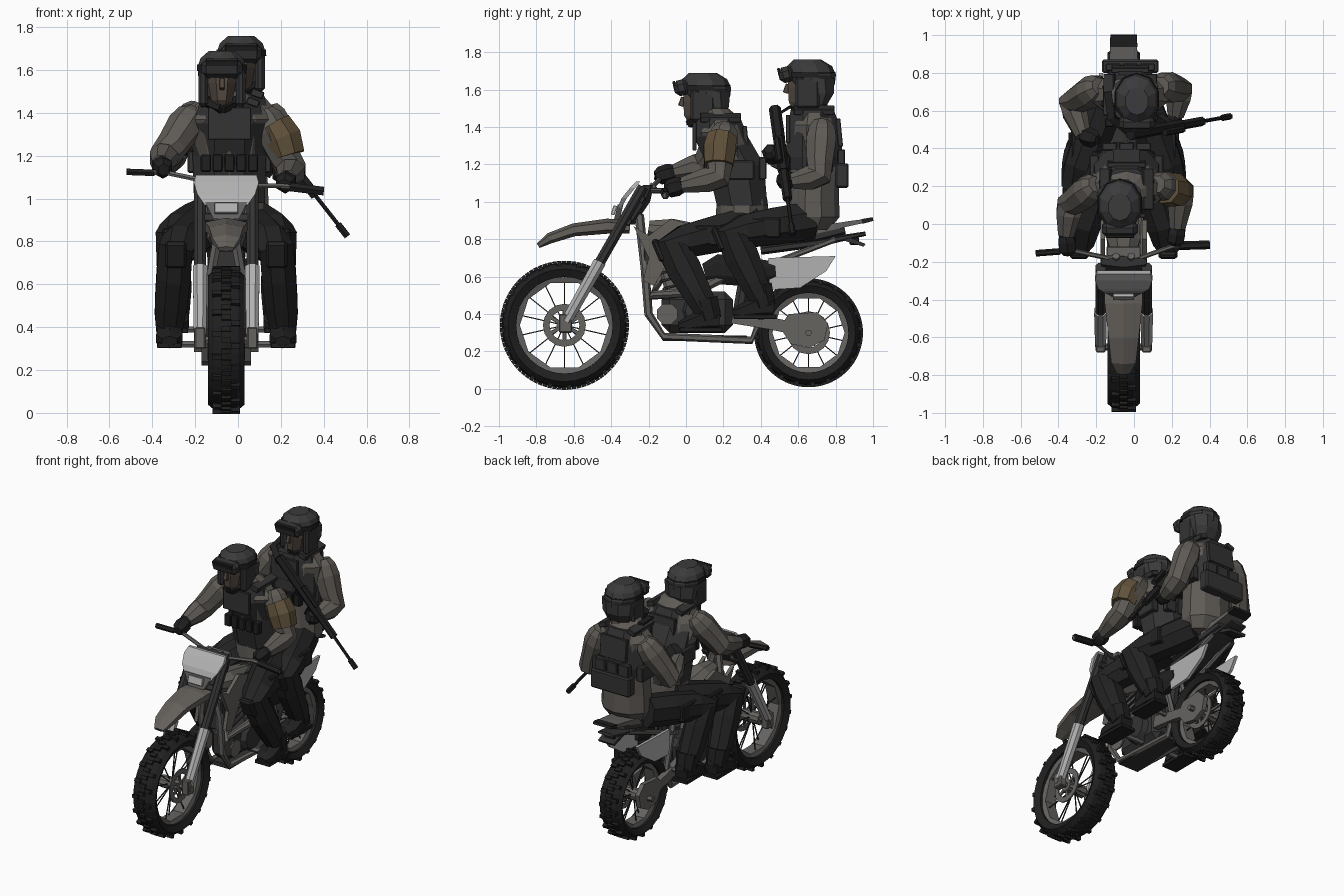
import bpy, bmesh
from math import sin, cos, pi
from mathutils import Vector, Matrix, Euler

default = bpy.data.objects.get("Cube")
if default:
    bpy.data.objects.remove(default)


def colour(name, *rgb):
    m = bpy.data.materials.new(name)
    m.diffuse_color = (*rgb, 1)
    m.use_nodes = True
    m.node_tree.nodes["Principled BSDF"].inputs["Base Color"].default_value = (*rgb, 1)
    return m


rubber = colour("rubber black", .014, .014, .014)
cloth = colour("trouser black", .017, .017, .017)
gear = colour("gear charcoal", .033, .033, .033)
helmet = colour("helmet grey", .043, .043, .045)
shirt = colour("shirt taupe", .112, .102, .09)
tan = colour("tan patch", .115, .083, .043)
skin = colour("skin", .085, .064, .05)
light = colour("light grey", .44, .44, .44)
metal = colour("metal grey", .13, .125, .118)
body = colour("body warm grey", .13, .12, .107)

MID = -.055   # centre plane of the motorcycle
SIDES = (("left", 1), ("right", -1))


def finish(name, bm, mat):
    bmesh.ops.recalc_face_normals(bm, faces=bm.faces)
    mesh = bpy.data.meshes.new(name)
    bm.to_mesh(mesh)
    bm.free()
    mesh.materials.append(mat)
    ob = bpy.data.objects.new(name, mesh)
    bpy.context.scene.collection.objects.link(ob)
    return ob


def loft(name, stations, mat, sides=8, flat=False):
    """Skin through (x, y, z, radius a, radius b); flat keeps every ring level."""
    bm = bmesh.new()
    pts = [Vector(s[:3]) for s in stations]
    span = (pts[-1] - pts[0]).normalized()
    ref = Vector((0, 0, 1)) if abs(span.x) > .8 else Vector((1, 0, 0))
    rings = []
    for i, (p, s) in enumerate(zip(pts, stations)):
        t = (pts[min(i + 1, len(pts) - 1)] - pts[max(i - 1, 0)]).normalized()
        a, t = (Vector((1, 0, 0)), Vector((0, 0, 1))) if flat else (ref, t)
        a = (a - t * a.dot(t)).normalized()
        b = t.cross(a)
        k = 1 / cos(pi / sides)
        angles = [2 * pi * (j + .5) / sides for j in range(sides)]
        rings.append([bm.verts.new(p + a * s[3] * k * cos(w) + b * s[-1] * k * sin(w)) for w in angles])
    for r, q in zip(rings, rings[1:]):
        for j in range(sides):
            bm.faces.new((r[j], r[j - 1], q[j - 1], q[j]))
    bm.faces.new(rings[0])
    bm.faces.new(rings[-1])
    return finish(name, bm, mat)


def rod(name, p, q, r, mat, sides=6, end=None):
    return loft(name, [(*p, r), (*q, end or r)], mat, sides)


def block(name, centre, size, mat, rot=(0, 0, 0), bevel=.12):
    bm = bmesh.new()
    bmesh.ops.create_cube(bm, size=1, matrix=Matrix.Diagonal((*size, 1)))
    bmesh.ops.bevel(bm, geom=bm.edges[:], offset=bevel * min(size), segments=1, affect='EDGES')
    bmesh.ops.transform(bm, verts=bm.verts, matrix=Matrix.Translation(centre) @ Euler(rot).to_matrix().to_4x4())
    return finish(name, bm, mat)


def plate(name, outline, x, thick, mat):
    """Extrude a (y, z) outline sideways around x."""
    bm = bmesh.new()
    face = bm.faces.new([bm.verts.new((x - thick / 2, y, z)) for y, z in outline])
    new = bmesh.ops.extrude_face_region(bm, geom=[face])["geom"]
    bmesh.ops.translate(bm, verts=[v for v in new if isinstance(v, bmesh.types.BMVert)], vec=(thick, 0, 0))
    return finish(name, bm, mat)


def lathe(name, y, z, profile, mat, n):
    """Turn a closed (x, radius) profile around the axle."""
    bm = bmesh.new()
    rings = [[bm.verts.new((MID + x, y + r * cos(2 * pi * i / n), z + r * sin(2 * pi * i / n)))
              for x, r in profile] for i in range(n)]
    for i in range(n):
        for j in range(len(profile)):
            bm.faces.new((rings[i - 1][j - 1], rings[i - 1][j], rings[i][j], rings[i][j - 1]))
    return finish(name, bm, mat)


# Wheels: tyre with knobs, rim, spokes, hub and brake disc
def wheel(prefix, y, z, r, w, inner):
    lathe(prefix + "_tyre", y, z, [(-w * .75, inner), (-w, (r + inner) / 2), (-w * .65, r - .018), (0, r - .01),
                                   (w * .65, r - .018), (w, (r + inner) / 2), (w * .75, inner)], rubber, 32)
    lathe(prefix + "_rim", y, z, [(-.05, inner + .012), (-.04, inner - .02), (.04, inner - .02),
                                  (.05, inner + .012)], metal, 10)
    knobs, spokes = bmesh.new(), bmesh.new()
    centre = Matrix.Translation((MID, y, z))
    for i in range(80):
        turn = Matrix.Rotation(pi * i / 40, 4, 'X')
        across = (w * .5 if i % 4 == 1 else -w * .5) if i % 2 else 0
        bmesh.ops.create_cube(knobs, size=1, matrix=centre @ turn @ Matrix.Translation((across, 0, r - .012))
                              @ Matrix.Diagonal((w * .5, .024, .026, 1)))
    for i in range(14):
        turn = Matrix.Rotation(2 * pi * i / 14, 4, 'X') @ Matrix.Rotation(.1 * (-1) ** i, 4, 'Y')
        bmesh.ops.create_cube(spokes, size=1, matrix=centre @ turn @ Matrix.Translation((0, 0, inner / 2))
                              @ Matrix.Diagonal((.006, .006, inner, 1)))
    finish(prefix + "_knobs", knobs, rubber)
    finish(prefix + "_spokes", spokes, gear)
    rod(prefix + "_hub", (MID - .07, y, z), (MID + .07, y, z), .04, metal, 10)
    rod(prefix + "_axle", (MID - .15, y, z), (MID + .15, y, z), .016, metal)
    lathe(prefix + "_disc", y, z, [(.058, .08), (.058, .115), (.066, .115), (.066, .08)], metal, 16)
    for i in range(3):
        block(prefix + "_disc_arm", (MID + .06, y, z), (.01, .02, .18), metal, (pi * i / 3, 0, 0))


wheel("front_wheel", -.65, .34, .344, .086, .258)
wheel("rear_wheel", .655, .3, .29, .086, .213)

# Fork, front fender, headlight and handlebar
for side, s in SIDES:
    x = MID + s * .122
    rod(side + "_fork_lower", (x, -.64, .36), (x, -.46, .68), .029, light, 8, .034)
    rod(side + "_fork_upper", (x, -.47, .66), (x, -.23, 1.08), .028, gear, 8)
    block(side + "_fork_foot", (x, -.645, .35), (.05, .07, .1), metal)
    rod(side + "_bar_riser", (MID + s * .04, -.21, 1.04), (MID + s * .04, -.17, 1.09), .018, metal)
loft("front_fender", [(MID, -.79, .765, .035, .012), (MID, -.73, .805, .065, .025), (MID, -.6, .85, .08, .03),
                      (MID, -.42, .87, .1, .035), (MID, -.3, .865, .1, .03)], body, 6)
loft("headlight_housing", [(MID, -.32, .88, .075, .04), (MID, -.25, 1, .1, .05),
                           (MID, -.2, 1.09, .12, .025)], gear, 6, True)
loft("headlight_plate", [(MID, -.355, .97, .1, .01), (MID, -.33, 1.02, .135, .014), (MID, -.285, 1.075, .152, .014),
                         (MID, -.255, 1.11, .142, .01)], light, 4, True)
loft("headlight_cowl", [(MID, -.37, .905, .06, .015), (MID, -.35, .985, .1, .015)], metal, 4, True)
block("headlight_lens", (MID, -.385, .955), (.11, .02, .05), light, (-.3, 0, 0))
for i, z in enumerate((.9, 1.02)):
    block("fork_clamp", (MID, -.32 + i * .07, z), (.28, .06, .04), gear, (-.5, 0, 0))
loft("handlebar", [(-.5, -.15, 1.125, .011), (-.33, -.14, 1.12, .011), (-.14, -.18, 1.08, .011),
                   (.03, -.18, 1.06, .011), (.2, -.12, 1.06, .011), (.4, -.11, 1.035, .011)], metal, 6)
block("instrument_mount", (MID, -.15, 1.06), (.18, .06, .03), metal)
rod("right_grip", (-.52, -.155, 1.125), (-.39, -.145, 1.12), .015, rubber)
rod("left_grip", (.24, -.115, 1.055), (.4, -.11, 1.035), .02, rubber)

# Frame, engine and swingarm
for side, s in SIDES:
    x = MID + s * .07
    loft(side + "_frame_tube", [(MID + s * .02, -.25, .93, .022), (x, -.22, .65, .02), (x, -.2, .4, .02),
                                (x, -.12, .28, .018), (x, .35, .26, .018), (x, .4, .38, .018), (x, .3, .75, .018)], metal, 6)
    rod(side + "_subframe", (x, .28, .6), (x, .8, .8), .014, metal)
    loft(side + "_swingarm", [(x + s * .01, .25, .39, .022, .04), (x + s * .02, .45, .35, .02, .032),
                              (x + s * .025, .7, .3, .016, .035)], metal, 4)
    plate(side + "_axle_cover", [(.5, .33), (.55, .4), (.7, .41), (.76, .35), (.74, .26), (.66, .22), (.56, .24)],
          MID + s * .1, .03, metal)
    rod(side + "_footpeg", (x, .1, .32), (MID + s * .28, .1, .32), .016, metal)
    rod(side + "_rear_footpeg", (x, .37, .39), (MID + s * .26, .37, .39), .014, metal)
    plate(side + "_shroud", [(-.28, .87), (-.2, .82), (-.08, .91), (.02, .88), (-.06, .74), (-.17, .55), (-.23, .58),
                             (-.2, .7)], MID + s * .11, .025, body)
    plate(side + "_side_panel", [(.44, .7), (.8, .71), (.75, .63), (.61, .54), (.45, .53)], MID + s * .12, .02, light)
    rod(side + "_engine_cover", (MID + s * .07, .08, .42), (MID + s * .12, .08, .42), .1, gear, 10, .08)
    rod(side + "_clutch_cap", (MID + s * .1, -.1, .4), (MID + s * .11, -.1, .4), .055, metal, 8)
block("crankcase", (MID, .06, .41), (.17, .38, .22), gear, bevel=.25)
block("cylinder", (MID, -.04, .6), (.13, .18, .26), metal, (.25, 0, 0))
for i in range(4):
    block("cooling_fin", (MID, -.06 + i * .012, .68 - i * .04), (.16, .21, .012), gear, (.25, 0, 0))
block("radiator", (MID, -.2, .66), (.17, .05, .2), gear)
block("skid_plate", (MID, .1, .27), (.16, .45, .03), gear)
loft("fuel_tank", [(MID, -.2, .86, .05, .04), (MID, -.08, .84, .09, .07), (MID, .12, .8, .07, .07)], body)
loft("exhaust_pipe", [(MID, -.12, .62, .025), (.04, -.18, .5, .025), (.05, .05, .52, .025), (.05, .2, .6, .03)], metal)
loft("muffler", [(.04, .1, .62, .035, .05), (.04, .17, .64, .05, .08), (.05, .38, .62, .05, .075),
                 (.05, .48, .63, .03, .05)], rubber)
rod("shock", (MID, .28, .38), (MID, .34, .72), .035, gear, 8)

# Seat, tail and rack
loft("seat", [(MID, 0, .84, .06, .04), (MID, .25, .81, .09, .045), (MID, .7, .82, .09, .035),
              (MID, .85, .85, .07, .02)], gear, 6)
loft("rear_fender", [(MID, .4, .74, .09, .02), (MID, .7, .78, .085, .02), (MID, .96, .83, .06, .01)], gear, 6)
loft("tail_panel", [(MID, .7, .85, .09, .02), (MID, .88, .885, .075, .013), (MID, .95, .897, .07, .01)], metal, 4)
loft("tail_tip", [(MID, .94, .895, .073, .013), (MID, 1, .908, .07, .01)], rubber, 4)
block("tail_light", (MID, .9, .79), (.08, .05, .04), rubber)
plate("fender_tip", [(.85, .82), (.96, .775), (.95, .76), (.82, .8)], MID, .12, gear)


# Riders
def head(prefix, x, y, z):
    loft(prefix + "_neck", [(x, y + .05, z - .3, .06), (x, y + .02, z - .16, .055)], skin, 8, True)
    loft(prefix + "_face", [(x, y - .04, z - .265, .035, .045), (x, y - .035, z - .23, .05, .075),
                            (x, y - .03, z - .15, .065, .085), (x, y - .02, z - .07, .07, .09)], skin, 8, True)
    block(prefix + "_nose", (x, y - .12, z - .155), (.025, .03, .05), skin, (-.35, 0, 0))
    loft(prefix + "_helmet_shell", [(x, y + .02, z - .13, .105, .11), (x, y + .005, z - .08, .115, .13),
                                    (x, y, z - .035, .1, .115), (x, y - .01, z, .06, .07)], helmet, 10, True)
    loft(prefix + "_helmet_back", [(x, y + .05, z - .24, .085, .045), (x, y + .06, z - .18, .105, .07),
                                   (x, y + .045, z - .1, .112, .09)], helmet, 8, True)
    loft(prefix + "_goggle_strap", [(x, y, z - .095, .117, .132), (x, y, z - .065, .116, .132)], rubber, 10, True)
    block(prefix + "_goggles", (x, y - .125, z - .08), (.19, .08, .085), gear, (.25, 0, 0), .3)
    block(prefix + "_goggle_lens", (x, y - .16, z - .072), (.15, .015, .055), rubber, (.25, 0, 0))
    for s in (-1, 1):
        block(prefix + "_ear_guard", (x + s * .088, y - .01, z - .175), (.045, .13, .17), gear, bevel=.3)
        rod(prefix + "_chin_strap", (x + s * .085, y - .01, z - .23), (x, y - .08, z - .268), .022, rubber, 5)


def arm(name, shoulder, elbow, wrist, hand):
    a, b, c = Vector(shoulder), Vector(elbow), Vector(wrist)
    loft(name + "_sleeve", [(*a, .045), (*a.lerp(b, .12), .068), (*a.lerp(b, .35), .08), (*a.lerp(b, .75), .07),
                            (*b, .068), (*b.lerp(c, .3), .066), (*c, .042)], shirt)
    d = Vector(hand)
    loft(name + "_glove", [(*c, .036), (*c.lerp(d, .4), .045), (*d, .042), (*(d + (d - c) * .3), .025)], rubber, 6)


def leg(name, hip, knee, ankle):
    a, b, c = Vector(hip), Vector(knee), Vector(ankle)
    loft(name + "_trousers", [(*a, .1), (*a.lerp(b, .4), .1), (*a.lerp(b, .85), .088), (*b, .08, .088),
                              (*b.lerp(c, .35), .08, .092), (*b.lerp(c, .75), .076), (*c, .065)], cloth)
    block(name + "_knee_pad", b + Vector((0, -.065, -.03)), (.1, .04, .13), cloth, (.4, 0, 0), .3)
    block(name + "_thigh_pocket", a.lerp(b, .55) + Vector((.07 if b.x > MID else -.07, 0, 0)), (.06, .15, .11), cloth)
    x, y, z = c
    loft(name + "_boot", [(x, y + .07, z - .055, .045, .05), (x, y, z - .05, .055, .06),
                          (x, y - .1, z - .075, .062, .035), (x, y - .15, z - .085, .035, .02)], rubber, 6)
    loft(name + "_boot_cuff", [(x, y - .01, z + .06, .07), (x, y + .02, z - .05, .06)], rubber)
    block(name + "_boot_sole", (x, y - .03, z - .105), (.115, .23, .025), rubber)


def rider(prefix, x, chest, waist, hips, top, length):
    loft(prefix + "_torso", [(x, hips - .01, top - .64, .13, .09), (x, hips, top - .57, .165, .135),
                             (x, hips, top - .45, .16, .13), (x, waist, top - .3, .155, .135),
                             (x, chest, top - .08, .2, .12), (x, chest, top, .13, .09),
                             (x, chest - .03, top + .05, .07, .07)], shirt, 10, True)
    loft(prefix + "_vest", [(x, hips, top - length, .165, .135), (x, waist, top - .25, .172, .152),
                            (x, chest, top - .1, .165, .145), (x, chest - .01, top, .14, .115)], gear, 8, True)
    for i in range(5):
        block(prefix + "_front_pouch", (x - .11 + i * .055, waist - .15, top - .285), (.048, .045, .08), rubber)
    for i in (-1, 0, 1):
        block(prefix + "_back_pouch", (x + i * .09, waist + .145, top - .27), (.08, .04, .12), gear)
    block(prefix + "_chest_panel", (x, chest - .14, top - .1), (.2, .02, .15), gear)
    block(prefix + "_back_panel", (x, chest + .135, top - .12), (.2, .025, .15), gear, (.1, 0, 0))
    for s in (-1, 1):
        block(prefix + "_shoulder_strap", (x + s * .11, chest, top), (.06, .22, .035), gear, (0, s * .35, 0))
        block(prefix + "_side_pouch", (x + s * .17, waist + .03, top - .28), (.05, .14, .1), gear)


rider("driver", -.04, .185, .265, .3, 1.45, .47)
rider("passenger", -.02, .685, .685, .68, 1.49, .32)
block("passenger_belt_pack", (-.02, .835, 1.14), (.3, .07, .13), gear)
head("driver", -.075, .1, 1.69)
head("passenger", .015, .66, 1.76)
arm("driver_right_arm", (-.2, .21, 1.41), (-.34, .1, 1.2), (-.36, -.06, 1.16), (-.35, -.14, 1.14))
arm("driver_left_arm", (.12, .21, 1.41), (.25, .17, 1.13), (.23, -.02, 1.09), (.22, -.09, 1.07))
loft("driver_arm_patch", [(.17, .19, 1.345, .078), (.21, .18, 1.28, .087), (.235, .175, 1.2, .077)], tan)
arm("passenger_right_arm", (-.18, .73, 1.43), (-.33, .64, 1.18), (-.27, .47, 1.23), (-.21, .45, 1.27))
arm("passenger_left_arm", (.14, .73, 1.43), (.24, .71, 1.14), (.22, .57, 1.11), (.2, .51, 1.12))
for side, s in SIDES:
    leg("driver_%s_leg" % side, (MID + s * .09, .38, .88), (MID + s * .235, -.08, .77), (MID + s * .265, .11, .42))
    leg("passenger_%s_leg" % side, (MID + s * .09, .66, .9), (MID + s * .25, .24, .83), (MID + s * .235, .4, .49))

# Slung rifle
butt, muzzle = Vector((-.02, .475, 1.5)), Vector((.51, .57, .825))
up = Vector((.5, -.25, .38))
for part, a, b, r, shift in (("stock", 0, .24, .028, 0), ("receiver", .2, .5, .027, 0), ("handguard", .48, .72, .022, 0),
                             ("barrel", .7, 1, .009, 0), ("muzzle", .92, 1, .015, 0), ("scope", .28, .46, .016, .07)):
    rod("rifle_" + part, butt.lerp(muzzle, a) + up * shift, butt.lerp(muzzle, b) + up * shift, r, rubber)
for part, t, length in (("grip", .27, .13), ("magazine", .43, .19)):
    rod("rifle_" + part, butt.lerp(muzzle, t), butt.lerp(muzzle, t + .04) - up * length, .016, rubber, 4)
loft("rifle_sling", [(-.02, .48, 1.46, .02, .006), (-.12, .56, 1.51, .02, .006), (-.14, .7, 1.52, .02, .006)], rubber, 4)
